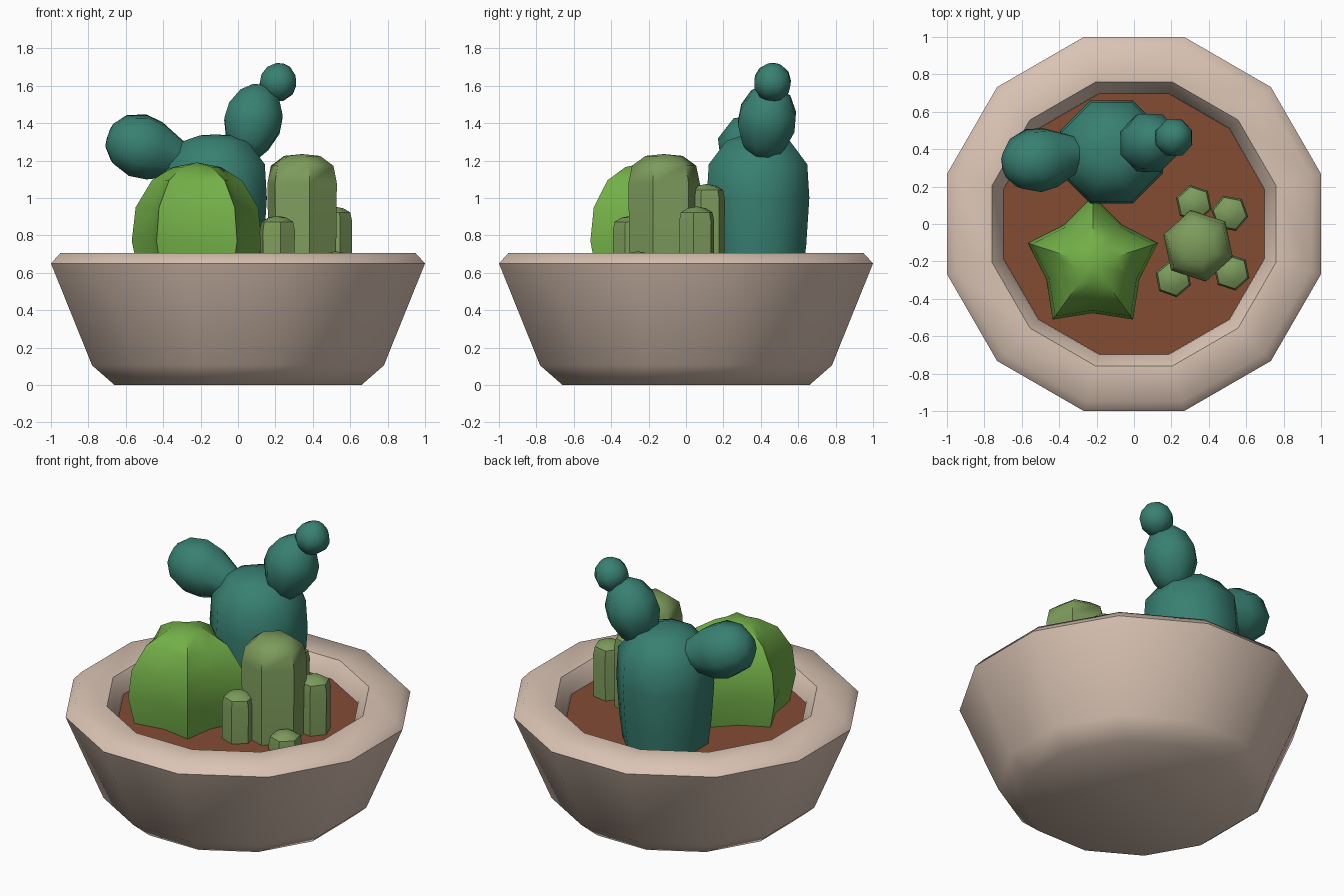
import bpy, bmesh, math
from mathutils import Vector

if "Cube" in bpy.data.objects:
    bpy.data.objects.remove(bpy.data.objects["Cube"])


def material(name, rgb):
    m = bpy.data.materials.new(name)
    m.diffuse_color = (*rgb, 1)
    m.use_nodes = True
    m.node_tree.nodes["Principled BSDF"].inputs["Base Color"].default_value = m.diffuse_color
    return m


CLAY = material("pale clay", (0.70, 0.55, 0.455))
SOIL = material("brown soil", (0.227, 0.072, 0.034))
TEAL = material("teal green", (0.040, 0.216, 0.168))
LIME = material("bright green", (0.171, 0.429, 0.065))
OLIVE = material("olive green", (0.205, 0.328, 0.107))


def lathe(name, mat, profile, radii, phase, base=(0, 0, 0), axis=(0, 0, 1), smooth=50):
    """Sweep (scale, height) points round an axis; radii holds one radius per side."""
    n = len(radii)
    rot = Vector((0, 0, 1)).rotation_difference(Vector(axis))
    base = Vector(base)
    bm = bmesh.new()
    rings = []
    for s, h in profile:
        if s == 0:
            rings.append([bm.verts.new(base + rot @ Vector((0, 0, h)))])
            continue
        ring = []
        for i, r in enumerate(radii):
            a = math.radians(phase) + 2 * math.pi * i / n
            ring.append(bm.verts.new(base + rot @ Vector((s * r * math.cos(a), s * r * math.sin(a), h))))
        rings.append(ring)
    for lo, hi in zip(rings, rings[1:]):
        for i in range(n):
            j = (i + 1) % n
            if len(lo) == 1:
                bm.faces.new((lo[0], hi[j], hi[i]))
            elif len(hi) == 1:
                bm.faces.new((lo[i], lo[j], hi[0]))
            else:
                bm.faces.new((lo[i], lo[j], hi[j], hi[i]))
    bmesh.ops.recalc_face_normals(bm, faces=bm.faces)
    me = bpy.data.meshes.new(name)
    bm.to_mesh(me)
    bm.free()
    me.materials.append(mat)
    ob = bpy.data.objects.new(name, me)
    bpy.context.collection.objects.link(ob)
    bpy.ops.object.select_all(action='DESELECT')
    ob.select_set(True)
    bpy.context.view_layer.objects.active = ob
    bpy.ops.object.shade_smooth_by_angle(angle=math.radians(smooth))
    return ob


# Twelve-sided bowl, profile given at the flats
dozen = [1 / math.cos(math.radians(15))] * 12
lathe("bowl", CLAY, [(0, 0), (0.66, 0), (0.78, 0.105), (1.0, 0.65), (0.95, 0.705),
                     (0.76, 0.70), (0.70, 0.62), (0.68, 0.50), (0, 0.50)], dozen, 15)
lathe("soil", SOIL, [(0, 0.52), (0.67, 0.52), (0.697, 0.60), (0, 0.60)], dozen, 15)

# Five-pointed ribbed cactus
lathe("star_cactus", LIME, [(0, 0.56), (0.87, 0.56), (1.0, 0.77), (0.94, 0.95),
                            (0.69, 1.095), (0.37, 1.165), (0, 1.19)],
      [0.366, 0.262] * 5, 90, (-0.22, -0.215, 0), smooth=40)

# Large teal cactus trunk
lathe("teal_trunk", TEAL, [(0, 0.56), (0.86, 0.56), (0.94, 0.75), (1.0, 1.0), (0.96, 1.18),
                           (0.62, 1.305), (0.30, 1.335), (0, 1.34)],
      [0.297] * 8, 22.5, (-0.12, 0.385, 0))


def pad(name, start, end, profile):
    a, b = Vector(start), Vector(end)
    length = (b - a).length
    lathe(name, TEAL, [(r, t * length) for r, t in profile], [1] * 8, 22.5, a, (b - a).normalized())


# Teal pads budding from the trunk
pad("left_pad", (-0.20, 0.40, 1.17), (-0.695, 0.31, 1.335),
    [(0, 0), (0.08, 0.02), (0.105, 0.25), (0.165, 0.50), (0.177, 0.68), (0.14, 0.87), (0.07, 0.98), (0, 1)])
pad("right_pad", (0.03, 0.405, 1.21), (0.13, 0.46, 1.605),
    [(0, 0), (0.07, 0.02), (0.125, 0.20), (0.165, 0.45), (0.16, 0.65), (0.115, 0.86), (0.05, 0.98), (0, 1)])
pad("top_bud", (0.185, 0.45, 1.522), (0.245, 0.475, 1.718),
    [(0, 0), (0.06, 0.08), (0.10, 0.32), (0.105, 0.55), (0.085, 0.78), (0.04, 0.96), (0, 1)])


# Cluster of six-sided olive columns: centre, radius, top height, rotation
def column(name, x, y, r, top, phase):
    lathe(name, OLIVE, [(0, 0.56), (0.97, 0.56), (1.0, top - r * 0.8), (0.90, top - r * 0.32),
                        (0.52, top - 0.01), (0, top)], [r] * 6, phase, (x, y, 0), smooth=45)


column("olive_column", 0.343, -0.117, 0.195, 1.235, 42)
for i, (x, y, top, phase) in enumerate([(0.32, 0.11, 1.075, 42), (0.512, 0.057, 0.955, 50),
                                        (0.522, -0.258, 0.715, 42), (0.21, -0.293, 0.905, 40)]):
    column(f"olive_offset_{i + 1}", x, y, 0.10, top, phase)
